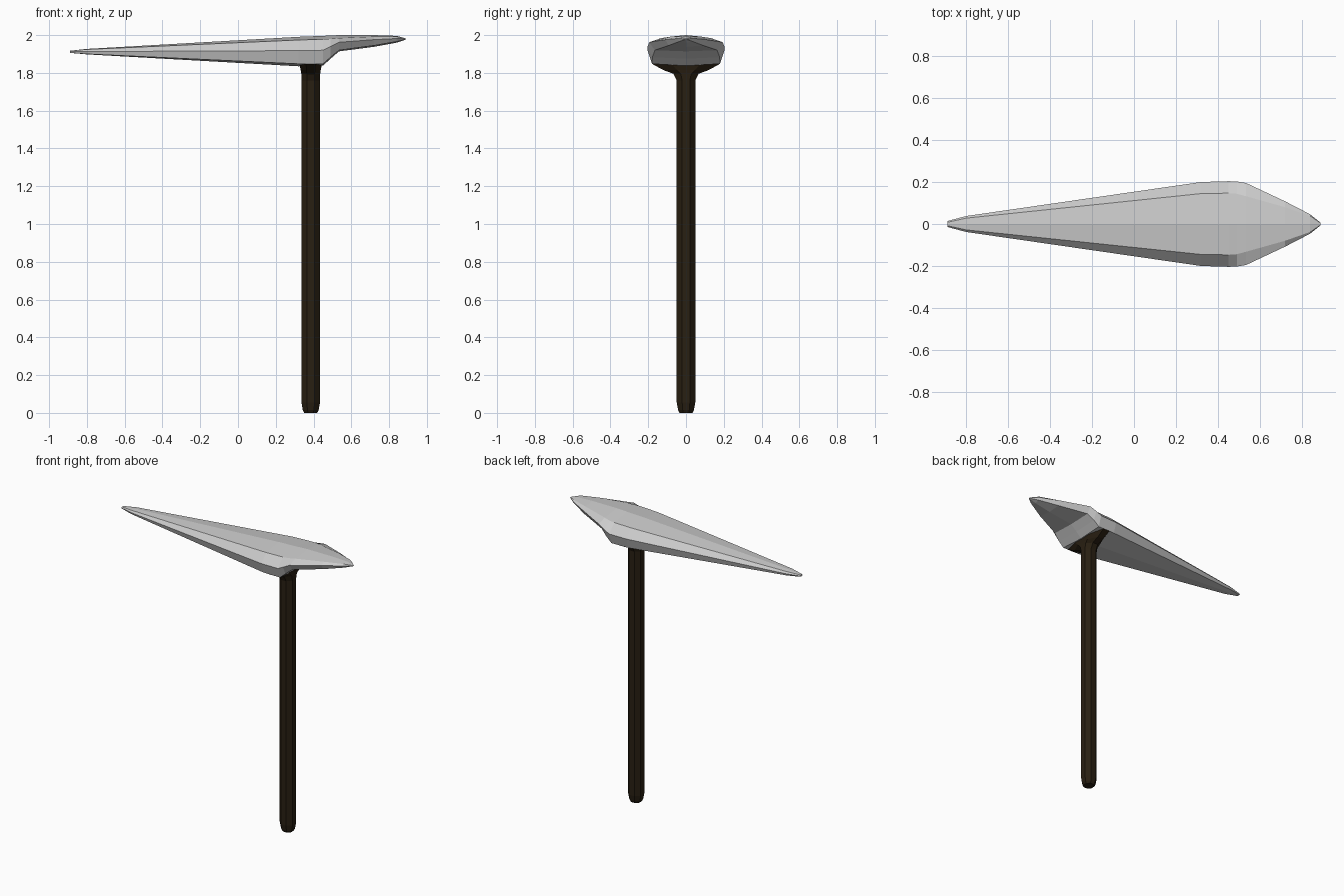
import bpy, bmesh
from math import cos, sin, pi


def loft(name, rings):
    """Skin a list of equal-length closed rings and cap both ends."""
    bm = bmesh.new()
    loops = [[bm.verts.new(p) for p in ring] for ring in rings]
    n = len(loops[0])
    for a, b in zip(loops, loops[1:]):
        for i in range(n):
            j = (i + 1) % n
            bm.faces.new((a[i], a[j], b[j], b[i]))
    bm.faces.new(loops[0])
    bm.faces.new(loops[-1])
    bmesh.ops.recalc_face_normals(bm, faces=bm.faces)
    mesh = bpy.data.meshes.new(name)
    bm.to_mesh(mesh)
    bm.free()
    obj = bpy.data.objects.new(name, mesh)
    bpy.context.collection.objects.link(obj)
    return obj


def head_ring(x, top, upper, side, lower, bottom):
    """Mirrored ten-sided section: crown, bevel, widest edge, underside."""
    half = [upper, side, lower]
    pts = [(0, top)] + half + [(0, bottom)] + [(-y, z) for y, z in reversed(half)]
    return [(x, y, z) for y, z in pts]


# Pick head: long spike to the left, short broad blade to the right
sections = [
    (-0.89, 1.917, (0.008, 1.917), (0.014, 1.912), (0.010, 1.906), 1.906),
    (-0.80, 1.927, (0.028, 1.924), (0.038, 1.913), (0.033, 1.900), 1.898),
    (0.32, 1.991, (0.145, 1.974), (0.200, 1.918), (0.178, 1.848), 1.835),
    (0.45, 1.996, (0.147, 1.978), (0.204, 1.920), (0.180, 1.848), 1.838),
    (0.49, 1.998, (0.144, 1.980), (0.203, 1.940), (0.178, 1.883), 1.875),
    (0.535, 2.000, (0.132, 1.984), (0.195, 1.962), (0.165, 1.920), 1.914),
    (0.72, 2.000, (0.080, 1.992), (0.108, 1.976), (0.092, 1.945), 1.938),
    (0.84, 1.996, (0.038, 1.992), (0.046, 1.982), (0.036, 1.966), 1.960),
    (0.89, 1.982, (0.004, 1.982), (0.006, 1.980), (0.004, 1.977), 1.977),
]
loft("pick_head", [head_ring(*s) for s in sections])

# Octagonal shaft with a chamfered foot and a collar that flares sideways
profile = [  # z, half width in x, half width in y
    (0.0, 0.034, 0.034), (0.015, 0.042, 0.042), (0.055, 0.049, 0.049),
    (1.76, 0.049, 0.049), (1.795, 0.050, 0.066), (1.815, 0.053, 0.120),
    (1.848, 0.060, 0.180),
]
k = 1 / cos(pi / 8)
angles = [pi / 8 + i * pi / 4 for i in range(8)]
handle = loft("handle", [
    [(0.385 + rx * k * cos(a), ry * k * cos(pi / 8) * sin(a) / sin(3 * pi / 8), z)
     for a in angles] for z, rx, ry in profile])

wood = bpy.data.materials.new("dark_wood")
wood.diffuse_color = (0.022, 0.014, 0.006, 1)
handle.data.materials.append(wood)
